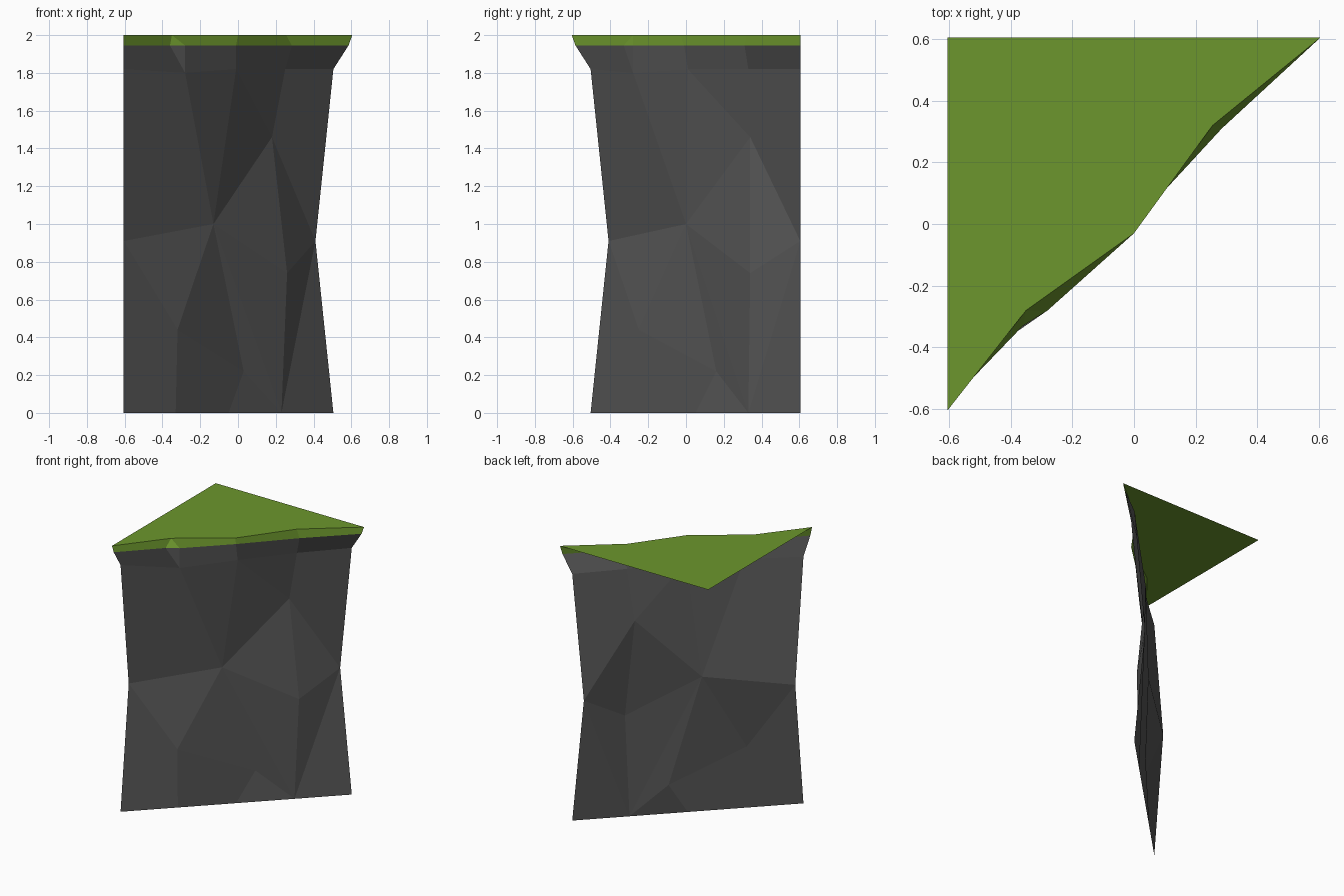
import bpy

if "Cube" in bpy.data.objects:
    bpy.data.objects.remove(bpy.data.objects["Cube"])


def material(name, rgb):
    m = bpy.data.materials.new(name)
    m.diffuse_color = (*rgb, 1.0)
    m.use_nodes = True
    m.node_tree.nodes["Principled BSDF"].inputs["Base Color"].default_value = m.diffuse_color
    return m


def sheet(name, verts, faces, mat):
    """Flat-shaded open surface from points and faces."""
    me = bpy.data.meshes.new(name)
    me.from_pydata(verts, [], faces)
    me.materials.append(mat)
    me.update()
    ob = bpy.data.objects.new(name, me)
    bpy.context.collection.objects.link(ob)
    return ob


rock = material("dark grey rock", (0.095, 0.095, 0.095))
grass = material("grass green", (0.15, 0.305, 0.026))

H = 0.605  # half width of the tile

# Edge lines running from the front left corner to the back right corner
rim = [(-H, -H, 2), (-0.35, -0.28, 2), (0, -0.03, 2), (0.255, 0.32, 2), (H, H, 2)]
lip = [(-H, -0.585, 1.945), (-0.36, -0.33, 1.945), (-0.28, -0.28, 1.945),
       (-0.01, -0.01, 1.945), (0.285, 0.31, 1.945), (0.585, H, 1.945)]
ledge = [(-H, -0.505, 1.82), (-0.28, -0.28, 1.80), (-0.01, 0.01, 1.82),
         (0.25, 0.33, 1.82), (0.505, H, 1.82)]
base = [(x, x + 0.1, 0) for x in (-H, -0.33, -0.05, 0.23, 0.505)]

# Grass: flat triangular top plus a thin strip hanging over the cliff edge
sheet("grass_top", rim + lip + [(-H, H, 2)],
      [(0, 1, 2, 3, 4, 11),
       (5, 6, 1, 0), (6, 7, 1), (7, 8, 2, 1), (8, 9, 3, 2), (9, 10, 4, 3)],
      grass)

# Cliff: faceted rock wall along the diagonal
inner = [(-H, -0.41, 0.91),      # left edge
         (-0.13, 0.0, 1.0),      # centre
         (0.18, 0.34, 1.46),     # upper right
         (0.41, H, 0.91),        # right edge
         (0.26, 0.34, 0.74),     # lower right
         (-0.32, -0.25, 0.44),   # lower left
         (0.03, 0.16, 0.22)]     # lower middle
l0 = len(lip)
b0 = l0 + len(ledge)
i0 = b0 + len(base)
t = list(range(l0, b0))
b = list(range(b0, i0))
left, mid, high, right, low, dl, dm = range(i0, i0 + 7)
faces = [
    # overhang under the grass
    (t[0], t[1], 1, 0), (t[1], 2, 1), (t[1], t[2], 3, 2),
    (t[2], t[3], 4, 3), (t[3], t[4], 5, 4),
    # upper wall
    (left, mid, t[1], t[0]), (mid, t[2], t[1]), (mid, high, t[2]),
    (high, t[3], t[2]), (high, right, t[4], t[3]),
    # middle wall
    (mid, low, high), (low, right, high), (left, dl, mid), (dl, dm, mid),
    (dm, b[3], mid), (b[3], low, mid),
    # foot of the wall
    (b[0], b[1], dl, left), (b[1], b[2], dm, dl), (b[2], b[3], dm),
    (b[3], right, low), (b[3], b[4], right),
]
sheet("cliff_wall", lip + ledge + base + inner, faces, rock)
